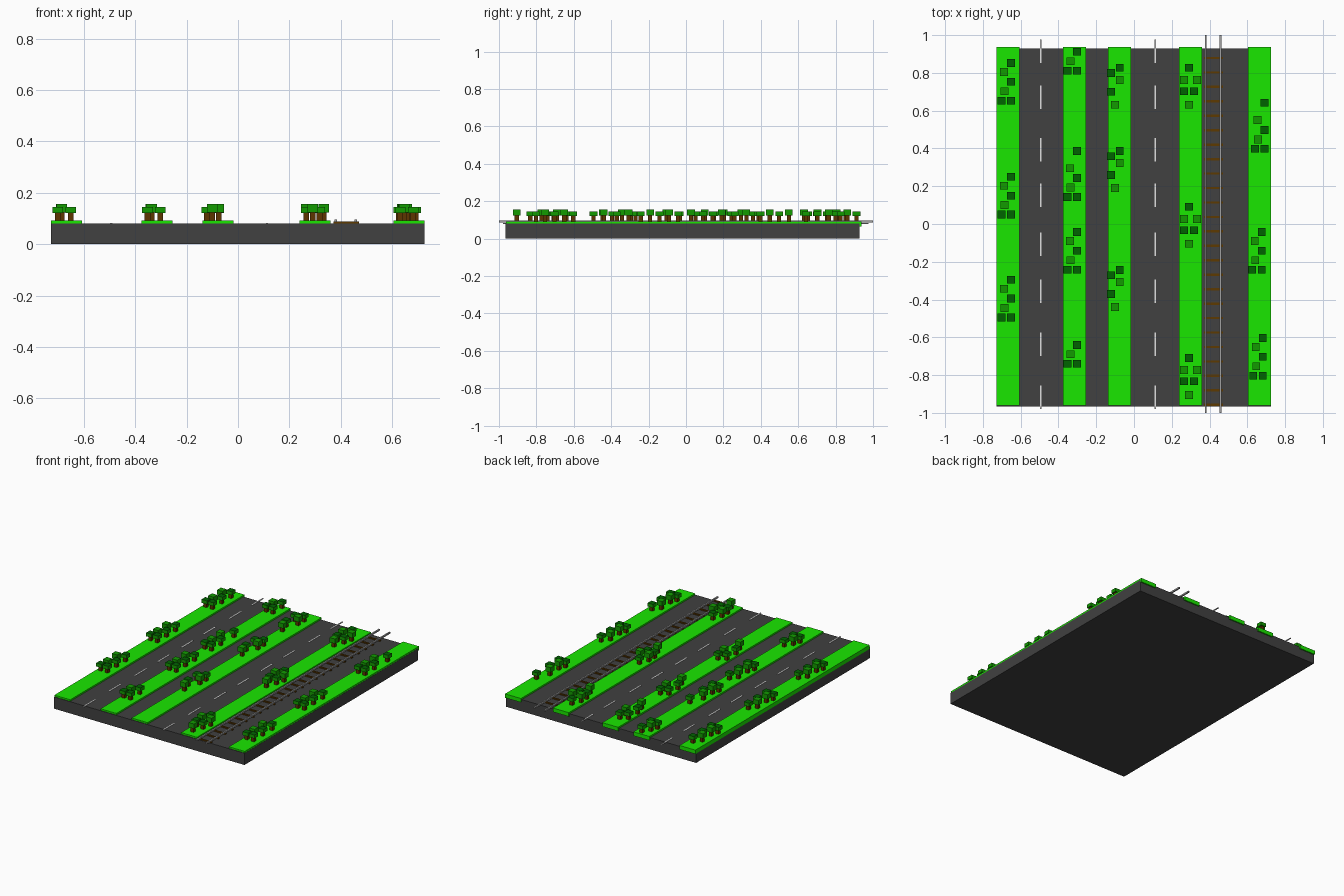
import bpy, bmesh
from mathutils import Matrix, Vector

if "Cube" in bpy.data.objects:
    bpy.data.objects.remove(bpy.data.objects["Cube"])


def material(name, rgb):
    m = bpy.data.materials.new(name)
    m.diffuse_color = (*rgb, 1)
    m.use_nodes = True
    m.node_tree.nodes["Principled BSDF"].inputs["Base Color"].default_value = m.diffuse_color
    return m


ASPHALT = material("asphalt", (0.052, 0.052, 0.052))
GRASS = material("grass green", (0.01, 0.82, 0.0))
DARK = material("dark leaf green", (0.0, 0.125, 0.0))
LIGHT = material("light leaf green", (0.006, 0.33, 0.0))
BARK = material("bark brown", (0.11, 0.035, 0.0))
WOOD = material("sleeper brown", (0.11, 0.042, 0.0))
STEEL = material("rail grey", (0.36, 0.36, 0.36))
PAINT = material("road paint", (0.75, 0.75, 0.75))


def boxes(name, items, mat, top=None):
    """One object made of boxes given as (x0, x1, y0, y1, z0, z1)."""
    bm = bmesh.new()
    for x0, x1, y0, y1, z0, z1 in items:
        mid = Vector(((x0 + x1) / 2, (y0 + y1) / 2, (z0 + z1) / 2))
        size = Matrix.Diagonal((x1 - x0, y1 - y0, z1 - z0, 1))
        bmesh.ops.create_cube(bm, size=1, matrix=Matrix.Translation(mid) @ size)
    me = bpy.data.meshes.new(name)
    me.materials.append(mat)
    if top:  # upward faces in a second colour
        me.materials.append(top)
        bm.normal_update()
        for f in bm.faces:
            f.material_index = int(f.normal.z > 0.5)
    bm.to_mesh(me)
    bm.free()
    ob = bpy.data.objects.new(name, me)
    bpy.context.collection.objects.link(ob)
    return ob


def column(x, y, half, z0, z1):
    return (x - half, x + half, y - half, y + half, z0, z1)


# Road slab and raised grass verges
boxes("road_slab", [(-0.727, 0.726, -0.966, 0.928, 0, 0.081)], ASPHALT)
boxes("grass_verges", [(x, x + 0.121, -0.962, 0.937, 0.065, 0.092)
                       for x in (-0.728, -0.376, -0.138, 0.239, 0.604)], GRASS)

# Dashed lane markings
dash_y = (0.915, 0.672, 0.394, 0.152, -0.107, -0.357, -0.637, -0.917)
boxes("lane_dashes", [(x - 0.004, x + 0.004, y - 0.062, y + 0.062, 0.0785, 0.083)
                      for x in (-0.493, 0.113) for y in dash_y], PAINT)

# Railway: sleepers and two rails
boxes("sleepers", [(0.371, 0.471, -0.957 + i * 0.0765 - 0.006, -0.957 + i * 0.0765 + 0.006,
                    0.079, 0.088) for i in range(25)], WOOD)
boxes("rails", [(x - 0.005, x + 0.005, -1, 1, 0.086, 0.096) for x in (0.380, 0.458)], STEEL)

# Tree clusters: offsets from the rearmost tree (D dark and short, L light and tall)
short = [("D", 0, 0), ("L", -0.034, -0.05), ("D", -0.050, -0.10), ("D", 0, -0.10)]
full = [("D", 0, 0), ("L", -0.037, -0.048)] + [(k, x, y - 0.10) for k, x, y in short]
spread = [("D", 0, 0)] + [(k, x, y - 0.044) for k, x, y in full[1:]]
zigzag = [("D", 0, 0), ("D", -0.047, -0.028), ("L", 0, -0.064),
          ("D", -0.047, -0.127), ("L", -0.026, -0.196)]
diamond = [("D", 0, 0), ("L", -0.026, -0.064), ("L", 0.042, -0.064),
           ("D", -0.026, -0.124), ("D", 0.026, -0.124), ("L", 0, -0.196)]
clusters = [(full, -0.651, (0.853, 0.250, -0.295)),
            (short, -0.302, (0.912, -0.640)), (spread, -0.302, (0.387,)),
            (full, -0.302, (-0.042,)),
            (zigzag, -0.075, (0.827, 0.387, -0.243)),
            (diamond, 0.291, (0.827, 0.091, -0.709)),
            (spread, 0.691, (0.642,)), (full, 0.676, (-0.042,)), (full, 0.681, (-0.603,))]
trees = [(k, cx + x, cy + y) for shape, cx, ys in clusters for cy in ys for k, x, y in shape]

boxes("tree_trunks", [column(x, y, 0.011, 0.090, 0.126) for k, x, y in trees], BARK)
boxes("dark_topped_crowns", [column(x, y, 0.0205, 0.121, 0.145)
                             for k, x, y in trees if k == "D"], LIGHT, DARK)
boxes("light_tree_crowns", [column(x, y, 0.0205, 0.123, 0.156)
                            for k, x, y in trees if k == "L"], LIGHT)
